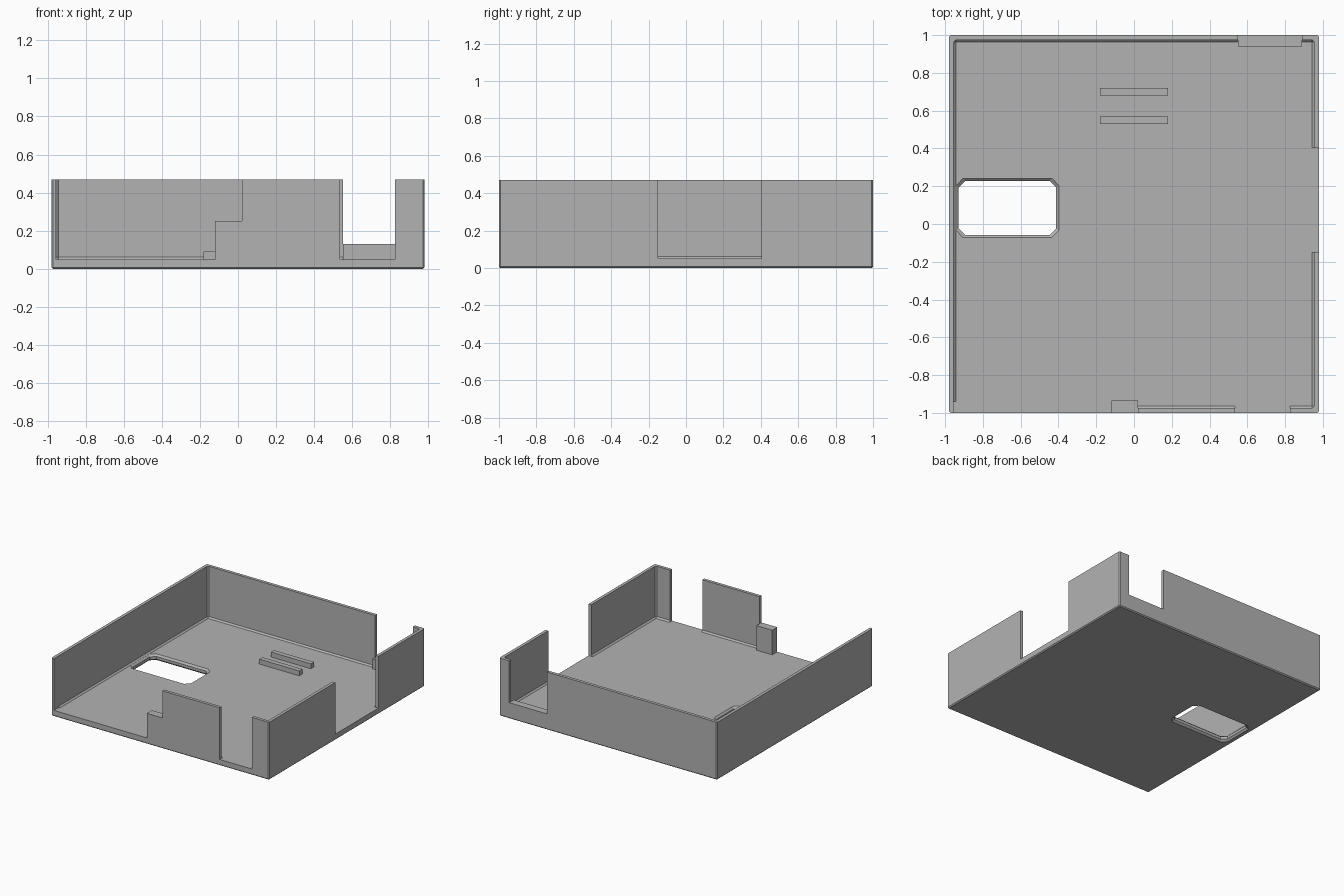
import bpy, bmesh

cube = bpy.data.objects.get("Cube")
if cube:
    bpy.data.objects.remove(cube, do_unlink=True)

W, D, H, T, FLOOR = 0.98, 1.0, 0.47, 0.025, 0.05
FILLET = 0.012

grey = bpy.data.materials.new("plain_grey")
grey.use_nodes = True
grey.diffuse_color = (0.45, 0.45, 0.45, 1)
grey.node_tree.nodes["Principled BSDF"].inputs["Base Color"].default_value = grey.diffuse_color


def finish(name, bm):
    bmesh.ops.recalc_face_normals(bm, faces=bm.faces)
    mesh = bpy.data.meshes.new(name)
    bm.to_mesh(mesh)
    bm.free()
    mesh.materials.append(grey)
    ob = bpy.data.objects.new(name, mesh)
    bpy.context.collection.objects.link(ob)
    return ob


def box(name, x, y, z, bevel=0, pick=None):
    """Box from (min, max) ranges, with a bevel on the edges that pick accepts."""
    bm = bmesh.new()
    bmesh.ops.create_cube(bm, size=1)
    for v in bm.verts:
        v.co = [r[0] if c < 0 else r[1] for c, r in zip(v.co, (x, y, z))]
    if bevel:
        edges = [e for e in bm.edges if pick(e)]
        bmesh.ops.bevel(bm, geom=edges, offset=bevel, segments=1, affect='EDGES')
    return finish(name, bm)


def octagon_frustum(name, z0, z1, grow0, grow1):
    """Clipped rectangle lofted between two heights."""
    bm = bmesh.new()
    cx, cy, hx, hy, c = -0.67, 0.085, 0.258, 0.143, 0.035
    corners = [(hx, c - hy), (hx, hy - c), (hx - c, hy), (c - hx, hy),
               (-hx, hy - c), (-hx, c - hy), (c - hx, -hy), (hx - c, -hy)]
    rings = []
    for z, g in ((z0, grow0), (z1, grow1)):
        rings.append([bm.verts.new((cx + px * (1 + g / hx), cy + py * (1 + g / hy), z))
                      for px, py in corners])
    for i in range(8):
        j = (i + 1) % 8
        bm.faces.new((rings[0][i], rings[0][j], rings[1][j], rings[1][i]))
    bm.faces.new(rings[0])
    bm.faces.new(rings[1])
    return finish(name, bm)


def cut(target, cutter):
    mod = target.modifiers.new("cut", 'BOOLEAN')
    mod.operation = 'DIFFERENCE'
    mod.solver = 'EXACT'
    mod.object = cutter
    cutter.hide_render = True
    cutter.hide_set(True)


def low(e):
    return all(v.co.z < FLOOR + 0.001 for v in e.verts)


def low_or_upright(e):
    a, b = e.verts
    return low(e) or abs(a.co.z - b.co.z) > 0.1


# Tray with a filleted hollow
tray = box("tray", (-W, W), (-D, D), (0, H), 0.008, low_or_upright)
cut(tray, box("hollow_cutter", (T - W, W - T), (T - D, D - T), (FLOOR, H + 0.2),
              FILLET, low_or_upright))

# Openings in the walls
TOP = H + 0.3
FRONT = (-D - 0.1, 0.06 - D)
BACK = (D - 0.06, D + 0.1)
for name, x, y, z in (
        ("front_gap_cutter", (T - W, -0.12), FRONT, FLOOR),
        ("front_step_cutter", (-0.13, 0.02), FRONT, 0.25),
        ("front_slot_cutter", (0.535, 0.825), FRONT, FLOOR),
        ("back_slot_cutter", (0.55, 0.89), BACK, 0.13),
        ("side_gap_cutter", (W - 0.06, W + 0.1), (-0.15, 0.405), FLOOR)):
    cut(tray, box(name, x, y, (z, TOP)))

# Clipped rectangular floor opening with chamfered rims
cut(tray, octagon_frustum("opening_cutter", -0.1, 0.1, 0, 0))
cut(tray, octagon_frustum("opening_top_rim_cutter", FLOOR - 0.014, FLOOR + 0.01, 0, 0.024))
cut(tray, octagon_frustum("opening_bottom_rim_cutter", -0.01, 0.014, 0.024, 0))

# Thick blocks behind the front step and the back slot
box("front_step_block", (-0.12, 0.02), (T - D - 0.005, -0.935), (FLOOR - 0.01, 0.25))
box("back_slot_block", (0.55, 0.89), (0.94, D - T + 0.005), (FLOOR - 0.01, 0.13))

# Pair of floor ribs
for name, y in (("rear_rib", (0.68, 0.72)), ("front_rib", (0.53, 0.57))):
    box(name, (-0.18, 0.18), y, (FLOOR - 0.01, 0.09))
